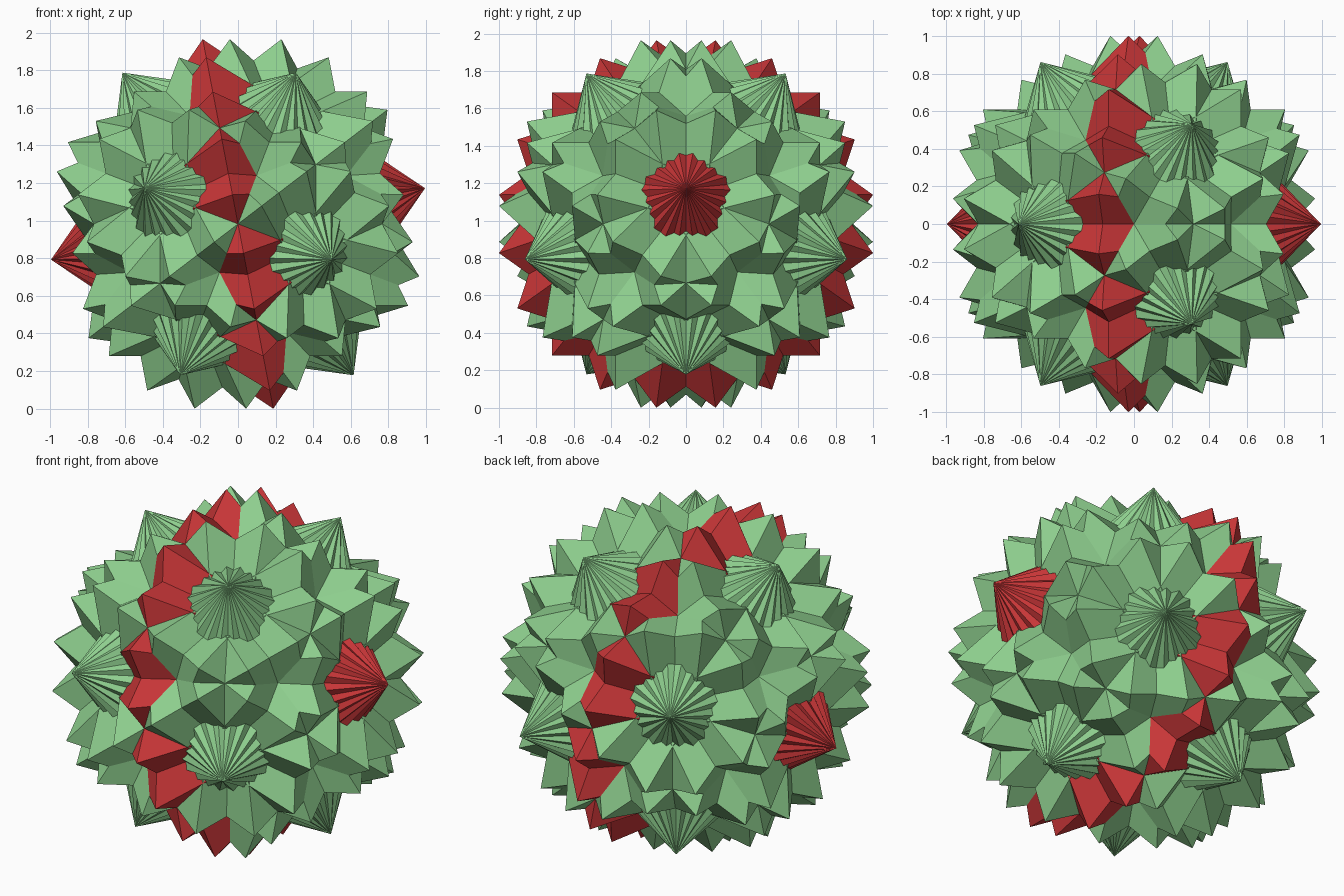
import bpy
import bmesh
import math
from mathutils import Vector

cube = bpy.data.objects.get("Cube")
if cube:
    bpy.data.objects.remove(cube, do_unlink=True)

RADIUS = 1 / math.cos(math.radians(9))   # centre to every spike tip
CENTRE = Vector((0, 0, math.sqrt(1 - 0.18759 ** 2)))


def make_material(name, colour):
    mat = bpy.data.materials.new(name)
    mat.use_nodes = True
    mat.diffuse_color = colour
    bsdf = mat.node_tree.nodes["Principled BSDF"]
    bsdf.inputs["Base Color"].default_value = colour
    bsdf.inputs["Roughness"].default_value = 0.8
    return mat


def axis(sin_elevation, azimuth):
    c = math.sqrt(1 - sin_elevation ** 2)
    a = math.radians(azimuth)
    return Vector((c * math.cos(a), c * math.sin(a), sin_elevation))


def add_octahedron(bm, x, y, z):
    """Regular octahedron with its tips on the three given directions."""
    tips = [[bm.verts.new(CENTRE + RADIUS * s * d) for s in (1, -1)] for d in (x, y, z)]
    for i in range(2):
        for j in range(2):
            for k in range(2):
                face = [tips[0][i], tips[1][j], tips[2][k]]
                # reverse the mirrored octants so normals point outward
                bm.faces.new(face if (i + j + k) % 2 == 0 else face[::-1])


def octahedron_group(name, pole, neighbour, mat):
    """Five octahedra sharing one pole, turned in 18 degree steps."""
    side = pole.cross(neighbour).normalized()
    up = pole.cross(side)
    bm = bmesh.new()
    for step in range(5):
        a = math.radians(9 + 18 * step)
        x = side * math.cos(a) + up * math.sin(a)
        add_octahedron(bm, x, pole.cross(x), pole)
    mesh = bpy.data.meshes.new(name)
    bm.to_mesh(mesh)
    bm.free()
    mesh.materials.append(mat)
    bpy.context.collection.objects.link(bpy.data.objects.new(name, mesh))


green = make_material("soft green", (0.27, 0.62, 0.27, 1))
red = make_material("red", (0.60, 0.038, 0.04, 1))

# Six five-fold axes of an icosahedron resting on a face
LOW, HIGH = 0.187592, 0.794654
axes = [axis(LOW, a) for a in (0, 120, 240)] + [axis(HIGH, a) for a in (60, 180, 300)]
names = ["right_side", "back_low", "front_low", "back_high", "left_high", "front_high"]
names[0] = "left_side"       # the model's own left is +x
names[4] = "right_high"

for i, (name, pole) in enumerate(zip(names, axes)):
    octahedron_group(name + "_octahedra", pole, axes[(i + 1) % 6], red if i == 0 else green)
